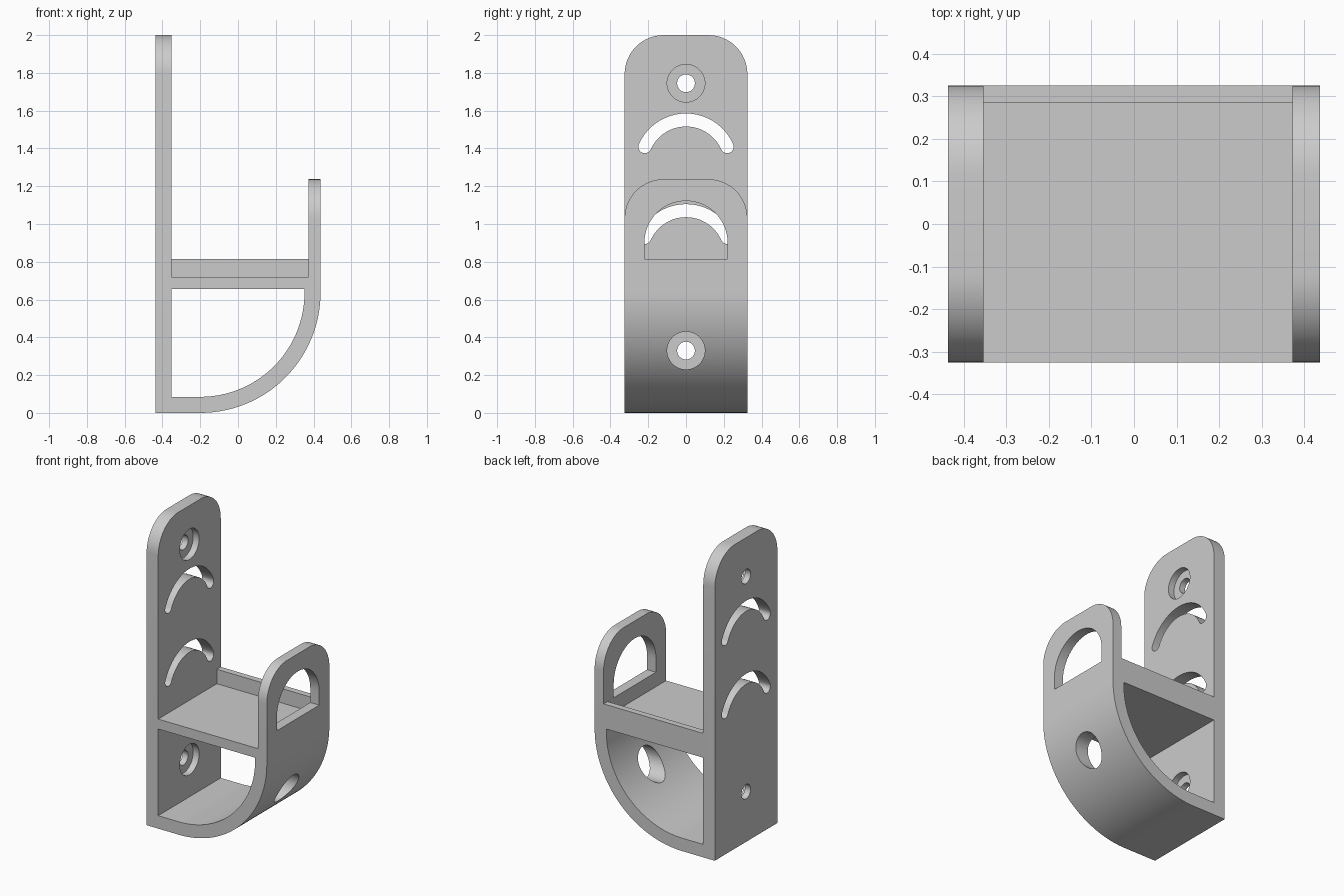
import bpy, bmesh
from math import sin, cos, pi, radians
from mathutils import Vector

cube = bpy.data.objects.get("Cube")
if cube:
    bpy.data.objects.remove(cube)

HALF_Y = 0.325                     # half the width of the strap
PLATE_IN, LIP_IN, OUT_X = -0.353, 0.372, 0.437
TOP, LIP_TOP = 2.0, 1.237
BEND = (-0.2, 0.637)               # centre of the curved underside

grey = bpy.data.materials.new("light_grey")
grey.use_nodes = True
grey.diffuse_color = (0.6, 0.6, 0.6, 1)
grey.node_tree.nodes["Principled BSDF"].inputs["Base Color"].default_value = (0.6, 0.6, 0.6, 1)


def arc(centre, r, start, end, steps=32):
    angles = [radians(start + (end - start) * i / steps) for i in range(steps + 1)]
    return [(centre[0] + r * cos(a), centre[1] + r * sin(a)) for a in angles]


def prism(name, outline, axis, low, high):
    """Extrude a flat outline: (x, z) along y, or (y, z) along x."""
    bm = bmesh.new()
    place = (lambda p: (p[0], low, p[1])) if axis == "y" else (lambda p: (low, p[0], p[1]))
    face = bm.faces.new([bm.verts.new(place(p)) for p in outline])
    shift = Vector((0, high - low, 0)) if axis == "y" else Vector((high - low, 0, 0))
    new = bmesh.ops.extrude_face_region(bm, geom=[face])["geom"]
    bmesh.ops.translate(bm, vec=shift, verts=[v for v in new if isinstance(v, bmesh.types.BMVert)])
    bmesh.ops.recalc_face_normals(bm, faces=bm.faces[:])
    mesh = bpy.data.meshes.new(name)
    bm.to_mesh(mesh)
    bm.free()
    obj = bpy.data.objects.new(name, mesh)
    bpy.context.collection.objects.link(obj)
    mesh.materials.append(grey)
    return obj


# Bracket body: wall plate, curved underside, shelf block and front lip in one profile
profile = [(-OUT_X, TOP), (-OUT_X, 0)] + arc(BEND, BEND[1], -90, 0, 48)
profile += [(OUT_X, LIP_TOP), (LIP_IN, LIP_TOP), (LIP_IN, 0.815), (PLATE_IN, 0.815), (PLATE_IN, TOP)]
body = prism("wall_bracket", profile, "y", -HALF_Y, HALF_Y)

# Round the upper corners of the plate and the lip
bm = bmesh.new()
bm.from_mesh(body.data)
corners = [e for e in bm.edges
           if abs(e.verts[0].co.y - e.verts[1].co.y) < 0.001
           and min(v.co.z for v in e.verts) > LIP_TOP - 0.001
           and abs(e.verts[0].co.z - e.verts[1].co.z) < 0.001]
bmesh.ops.bevel(bm, geom=corners, offset=0.207, offset_type="OFFSET",
                segments=16, profile=0.5, affect="EDGES")
bm.to_mesh(body.data)
bm.free()

cutters = []

# Open chamber under the shelf
chamber = [(PLATE_IN, 0.655), (PLATE_IN, 0.085)] + arc(BEND, BEND[1] - 0.085, -90, 0, 48)
chamber.append((BEND[0] + BEND[1] - 0.085, 0.655))
cutters.append(prism("chamber_cutter", chamber, "y", -0.5, 0.5))

# Shelf floor, leaving a low ridge along the back edge
floor = [(PLATE_IN, 0.72), (LIP_IN, 0.72), (LIP_IN, 0.9), (PLATE_IN, 0.9)]
cutters.append(prism("shelf_cutter", floor, "y", -0.5, 0.284))

# Arched window in the lip
window = [(-0.22, 0.815), (0.22, 0.815)] + arc((0, 0.902), 0.22, 0, 180)
cutters.append(prism("window_cutter", window, "x", 0.2, 0.6))

# Two curved strap slots with round ends
MID_R, HALF_W, END = 0.2385, 0.0345, 24
for z in (1.312, 0.832):
    tips = [(s * MID_R * cos(radians(END)), z + MID_R * sin(radians(END))) for s in (1, -1)]
    slot = arc((0, z), MID_R + HALF_W, END, 180 - END)
    slot += arc(tips[1], HALF_W, 180 - END, 360 - END, 10)[1:-1]
    slot += arc((0, z), MID_R - HALF_W, 180 - END, END)
    slot += arc(tips[0], HALF_W, END - 180, END, 10)[1:-1]
    cutters.append(prism("slot_cutter", slot, "x", -0.6, -0.2))

# Screw holes with counterbores; the lower one also pierces the curved wall
for z in (1.745, 0.33):
    cutters.append(prism("screw_cutter", arc((0, z), 0.047, 0, 360, 32)[:-1], "x", -0.6, -0.2))
    cutters.append(prism("counterbore_cutter", arc((0, z), 0.1, 0, 360, 48)[:-1], "x",
                         PLATE_IN - 0.043, 0.6))

# Apply the cuts
bpy.ops.object.select_all(action="DESELECT")
bpy.context.view_layer.objects.active = body
body.select_set(True)
for cutter in cutters:
    cutter.hide_render = True
    cut = body.modifiers.new("cut", "BOOLEAN")
    cut.operation = "DIFFERENCE"
    cut.solver = "EXACT"
    cut.object = cutter
    bpy.ops.object.modifier_apply(modifier=cut.name)
    bpy.data.objects.remove(cutter)

bpy.ops.object.shade_smooth_by_angle(angle=radians(30))
